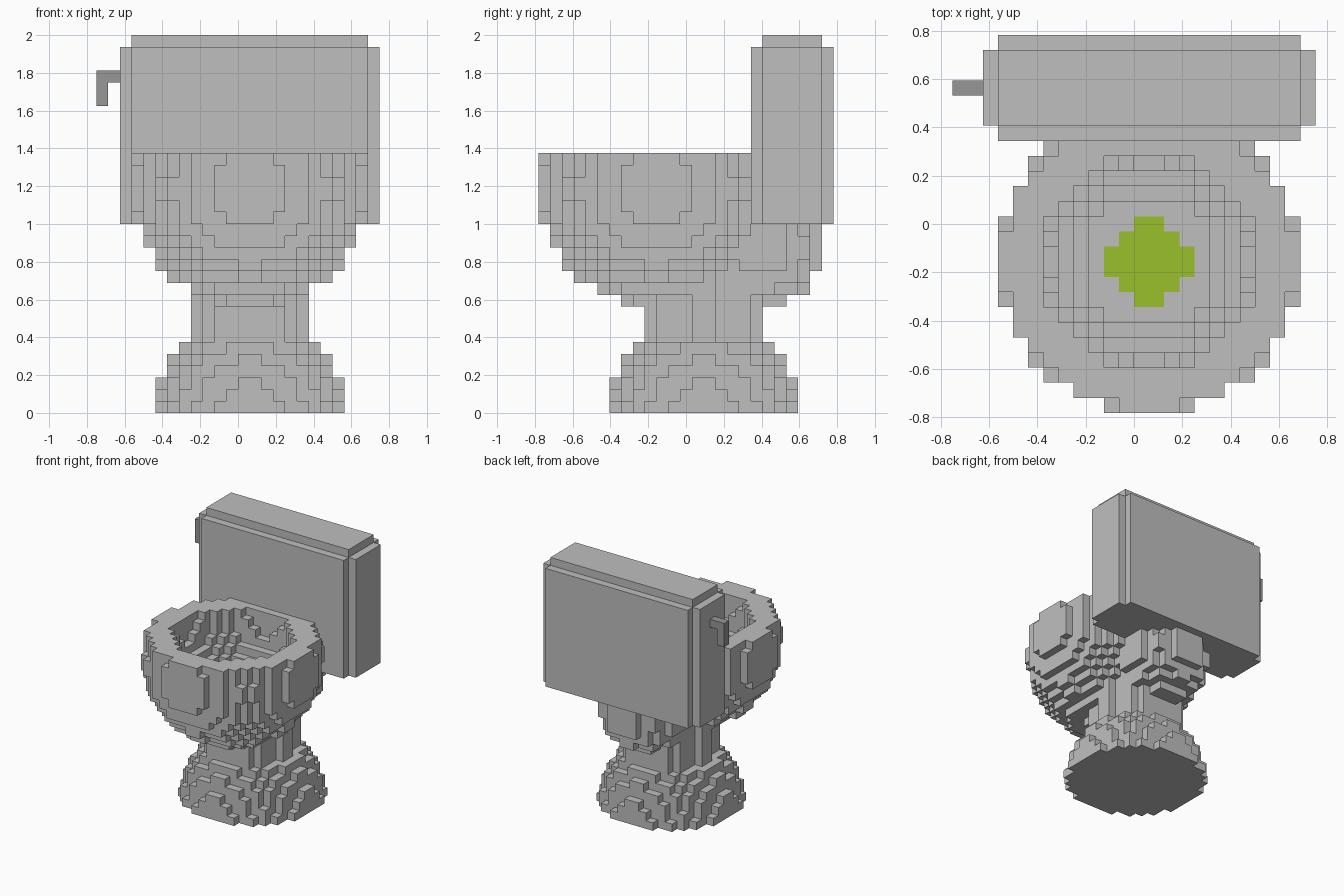
import bpy, bmesh
from itertools import product
from mathutils import Vector

U = 1 / 16                       # edge length of one block
NX, NY, NZ = 24, 25, 32          # block grid
CX = 13                          # grid x of the bowl's axis

old = bpy.data.objects.get("Cube")
if old:
    bpy.data.objects.remove(old, do_unlink=True)


def material(name, rgb):
    m = bpy.data.materials.new(name)
    m.use_nodes = True
    m.diffuse_color = (*rgb, 1)
    m.node_tree.nodes["Principled BSDF"].inputs["Base Color"].default_value = (*rgb, 1)
    return m


porcelain = material("porcelain_grey", (0.52, 0.52, 0.52))
metal = material("handle_grey", (0.31, 0.31, 0.31))
water_green = material("water_green", (0.32, 0.53, 0.025))


def ball(cy, cz, r):
    """Rule for blocks whose centre lies in a sphere on the axis."""
    return lambda p: (p - Vector((CX, cy, cz))).length_squared <= r * r


def box(x0, x1, y0, y1, z0, z1):
    """Rule for blocks inside a box given in grid lines."""
    return lambda p: x0 < p.x < x1 and y0 < p.y < y1 and z0 < p.z < z1


def block_part(name, mat, rule):
    """Build the outer skin of every grid block accepted by the rule."""
    cells = {c for c in product(range(NX), range(NY), range(NZ))
             if rule(Vector(c) + Vector((0.5, 0.5, 0.5)))}
    bm = bmesh.new()
    corners = {}

    def corner(g):
        if g not in corners:
            corners[g] = bm.verts.new(((g[0] - NX / 2) * U, (g[1] - NY / 2) * U, g[2] * U))
        return corners[g]

    for c in cells:
        for axis, side in product(range(3), (0, 1)):
            n = list(c)
            n[axis] += 2 * side - 1
            if tuple(n) in cells:
                continue
            u, v = (axis + 1) % 3, (axis + 2) % 3
            loop = []
            for du, dv in ((0, 0), (1, 0), (1, 1), (0, 1)):
                g = list(c)
                g[axis] += side
                g[u] += du
                g[v] += dv
                loop.append(corner(tuple(g)))
            bm.faces.new(loop if side else loop[::-1])
    mesh = bpy.data.meshes.new(name)
    bm.to_mesh(mesh)
    bm.free()
    mesh.materials.append(mat)
    obj = bpy.data.objects.new(name, mesh)
    bpy.context.collection.objects.link(obj)
    return obj


def any_of(*rules):
    return lambda p: any(r(p) for r in rules)


# Foot: half a sphere standing on the floor
foot_ball = ball(14, 0, 8)
block_part("foot", porcelain, lambda p: p.z < 6 and foot_ball(p))

# Neck: stepped column between foot and bowl
block_part("neck", porcelain, any_of(*(
    box(CX - w, CX + w, 14 - d, 14 + d, 6, 12) for w, d in ((3, 5), (4, 4), (5, 1)))))

# Bowl: sphere cut flat at the rim, hollowed by a smaller hemisphere
outer, inner = ball(10, 19, 10), ball(10, 22, 7)
block_part("bowl", porcelain, lambda p: p.z < 22 and outer(p) and not inner(p))

# Water: fills the lowest layer of the hollow
block_part("water", water_green, lambda p: p.z < 16 and inner(p))

# Tank support: small sphere behind the bowl, ending under the tank
support_ball = ball(19, 14, 5)
block_part("tank_support", porcelain, lambda p: p.z < 16 and support_ball(p))

# Tank: box with stepped corners and a raised lid
block_part("tank", porcelain, any_of(
    box(2, 24, 19, 24, 16, 31),
    box(3, 23, 18, 25, 16, 31),
    box(3, 23, 19, 24, 16, 32)))

# Flush handle: short arm with a hanging lever on the right side
block_part("flush_handle", metal, any_of(
    box(0, 2, 21, 22, 28, 29),
    box(0, 1, 21, 22, 26, 29)))
